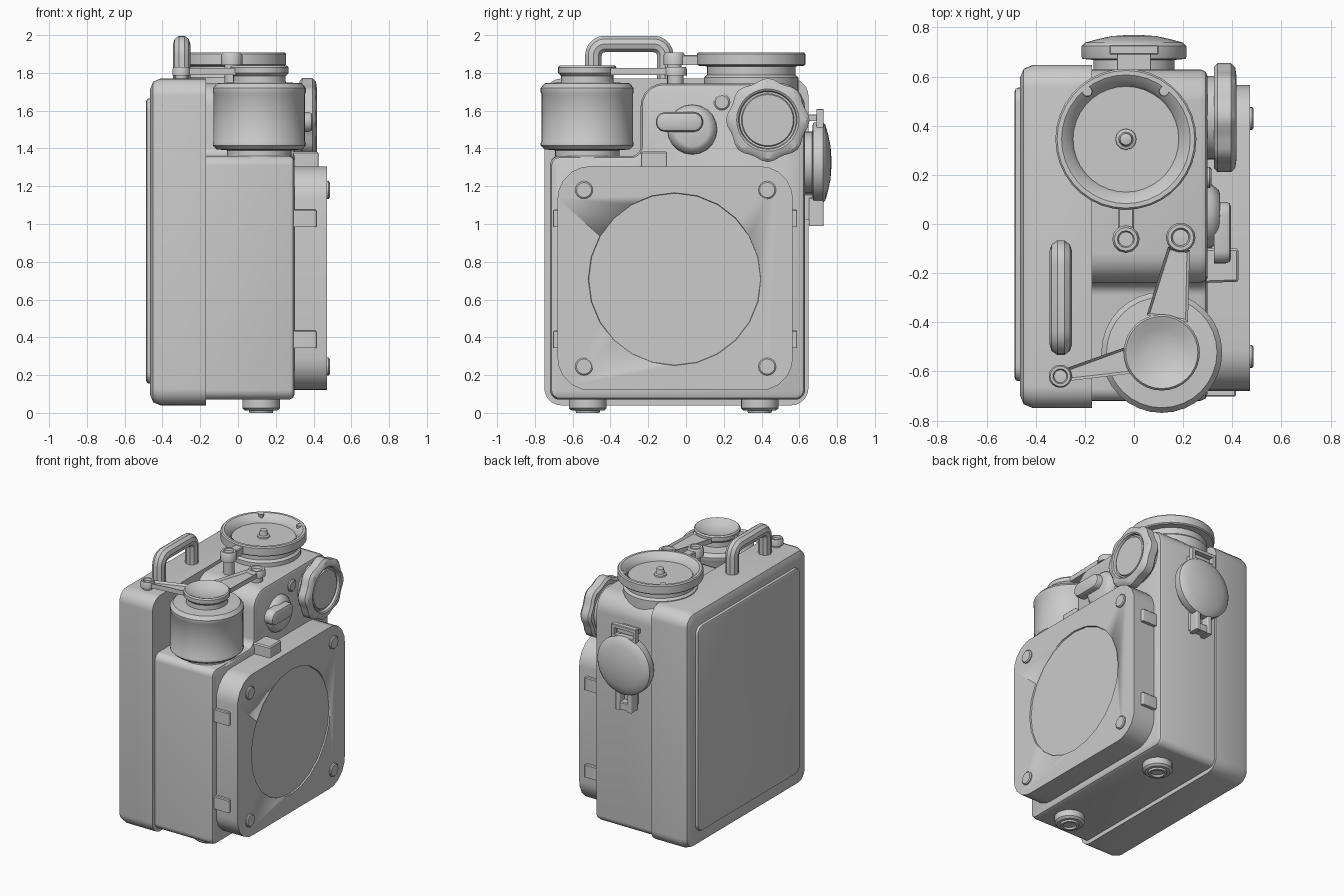
import bpy, bmesh
from math import sin, cos, pi, radians, tan
from mathutils import Vector, Matrix

if "Cube" in bpy.data.objects:
    bpy.data.objects.remove(bpy.data.objects["Cube"])


def place(axis, u, v, h):
    """2D point (u, v) and height h along the axis -> 3D point."""
    return {'X': (h, u, v), 'Y': (u, h, v), 'Z': (u, v, h)}[axis]


def finish(name, bm, angle=35):
    bmesh.ops.remove_doubles(bm, verts=bm.verts, dist=1e-5)
    bmesh.ops.recalc_face_normals(bm, faces=bm.faces)
    me = bpy.data.meshes.new(name)
    bm.to_mesh(me)
    bm.free()
    for p in me.polygons:
        p.use_smooth = True
    me.set_sharp_from_angle(angle=radians(angle))
    ob = bpy.data.objects.new(name, me)
    bpy.context.collection.objects.link(ob)
    return ob


def rounded(corners, n=5):
    """Polygon corners (u, v, radius) -> points with filleted corners."""
    out = []
    for i, (u, v, r) in enumerate(corners):
        p = Vector((u, v))
        a = (Vector(corners[i - 1][:2]) - p).normalized()
        b = (Vector(corners[(i + 1) % len(corners)][:2]) - p).normalized()
        if r == 0:
            out.append(p)
            continue
        half = a.angle(b) / 2
        c = p + (a + b).normalized() * r / sin(half)
        s, e = p + a * r / tan(half) - c, p + b * r / tan(half) - c
        out += [c + (s * (1 - k / n) + e * k / n).normalized() * r for k in range(n + 1)]
    return out


def rect(u0, u1, v0, v1, r=0.0):
    return rounded([(u0, v0, r), (u1, v0, r), (u1, v1, r), (u0, v1, r)])


def prism(name, axis, pts, h0, h1, bevel=0, seg=2, recess=None):
    """Extrude an outline from h0 to h1; bevel or recess the h1 cap."""
    bm = bmesh.new()
    lo = [bm.verts.new(place(axis, u, v, h0)) for u, v in pts]
    hi = [bm.verts.new(place(axis, u, v, h1)) for u, v in pts]
    bm.faces.new(lo)
    cap = bm.faces.new(hi)
    for i in range(len(pts)):
        bm.faces.new((lo[i - 1], lo[i], hi[i], hi[i - 1]))
    bmesh.ops.recalc_face_normals(bm, faces=bm.faces)
    if recess:
        bmesh.ops.inset_region(bm, faces=[cap], thickness=recess[0])
        bmesh.ops.translate(bm, verts=cap.verts, vec=place(axis, 0, 0, -recess[1]))
    if bevel:
        bmesh.ops.bevel(bm, geom=list(cap.edges), offset=bevel, segments=seg,
                        affect='EDGES', profile=0.5)
    return finish(name, bm)


def lathe(name, axis, u, v, profile, n=32, lobes=0, depth=0.0):
    """Turn (radius, height) pairs round an axis; lobes scallop radii over 0.19."""
    bm = bmesh.new()
    rings = []
    for r, h in profile:
        ring = []
        for i in range(n):
            t = 2 * pi * i / n
            q = r + depth * (cos(lobes * t) - 1) / 2 if r > 0.19 else r
            ring.append(bm.verts.new(place(axis, u + q * cos(t), v + q * sin(t), h)))
        rings.append(ring)
    for a, b in zip(rings, rings[1:]):
        for i in range(n):
            bm.faces.new((a[i - 1], a[i], b[i], b[i - 1]))
    bm.faces.new(rings[0])
    bm.faces.new(rings[-1])
    return finish(name, bm)


def box(name, x0, x1, y0, y1, z0, z1, bevel=0.008):
    return prism(name, 'Z', rect(x0, x1, y0, y1, bevel), z0, z1, bevel * 0.7, 1)


# Rear case with chamfered outer edge, and its cover panel
prism('rear_case', 'X', rect(-0.75, 0.648, 0.04, 1.77, 0.09), -0.17, -0.465, 0.055)
prism('rear_panel', 'X', rect(-0.64, 0.555, 0.155, 1.665, 0.06), -0.44, -0.486, 0.015)

# Stepped main body
prism('main_body', 'X', rounded([(-0.72, 0.07, .05), (0.63, 0.07, .05), (0.63, 1.745, .13),
                                 (-0.24, 1.745, .12), (-0.24, 1.36, .05), (-0.72, 1.36, .05)]),
      -0.19, 0.30, 0.03)

# Square side plate with a shallow round window
plate = prism('side_plate', 'X', rect(-0.68, 0.565, 0.12, 1.305, 0.17), 0.28, 0.472)
cutter = lathe('window_cutter', 'X', -0.06, 0.708, [(0.455, 0.462), (0.465, 0.50)], 24)
mod = plate.modifiers.new('window', 'BOOLEAN')
mod.object = cutter
mod.operation = 'DIFFERENCE'
mod.solver = 'EXACT'
bpy.context.view_layer.objects.active = plate
bpy.ops.object.modifier_apply(modifier='window')
bpy.data.objects.remove(cutter)
for y in (-0.54, 0.43):
    for z in (0.245, 1.18):
        lathe('plate_screw', 'X', y, z, [(0.047, 0.45), (0.047, 0.48), (0.04, 0.486)], 16)
for y0, y1 in ((-0.703, -0.66), (0.545, 0.588)):
    for z in (0.39, 1.03):
        box('plate_clip', 0.29, 0.415, y0, y1, z - 0.047, z + 0.047)

# Wedge catch above the plate
prism('wedge_catch', 'Z', rounded([(0.28, -0.24, 0), (0.425, -0.235, .01),
                                   (0.425, -0.10, .01), (0.28, -0.10, 0)]), 1.29, 1.385, 0.008, 1)

# Scalloped knob, small button and turn latch on the side
lathe('side_knob', 'X', 0.433, 1.55,
      [(0.17, 0.28), (0.17, 0.325), (0.205, 0.325), (0.222, 0.34), (0.222, 0.395), (0.205, 0.412),
       (0.165, 0.418), (0.155, 0.412), (0.15, 0.395), (0.14, 0.395), (0.135, 0.405)], 40, 8, 0.018)
lathe('side_button', 'X', 0.19, 1.645, [(0.043, 0.28), (0.043, 0.308), (0.035, 0.315)], 16)
lathe('latch_base', 'X', 0.033, 1.50, [(0.135, 0.28), (0.13, 0.315), (0.105, 0.345), (0.09, 0.35)], 20)
prism('latch_lever', 'X', rect(-0.16, 0.09, 1.488, 1.592, 0.05), 0.325, 0.395, 0.02)

# Front dial drum with a dished crank on top
cx, cy = 0.113, -0.523
lathe('dial_drum', 'Z', cx, cy,
      [(0.19, 1.34), (0.17, 1.36), (0.17, 1.39), (0.225, 1.395), (0.246, 1.415), (0.246, 1.43),
       (0.243, 1.435), (0.243, 1.69), (0.246, 1.695), (0.246, 1.72), (0.225, 1.745),
       (0.14, 1.75), (0.138, 1.80)], 32)
lathe('crank_dish', 'Z', cx, cy,
      [(0.135, 1.78), (0.155, 1.80), (0.155, 1.828), (0.147, 1.838), (0.135, 1.834),
       (0.1, 1.815), (0.05, 1.803), (0.01, 1.80)], 32)
for ex, ey, w0, w1, r, foot in ((0.19, -0.055, 0.085, 0.045, 0.06, 1.73),
                                (-0.30, -0.62, 0.055, 0.027, 0.047, 1.76)):
    c, e = Vector((cx, cy)), Vector((ex, ey))
    d = (e - c).normalized()
    s = Vector((-d.y, d.x))
    a, b = c + d * 0.14, e - d * r * 0.75
    prism('crank_arm', 'Z', [a - s * w0, b - s * w1, b + s * w1, a + s * w0],
          1.79, 1.825, recess=(0.015, 0.015))
    lathe('crank_end', 'Z', ex, ey,
          [(r * .7, foot), (r * .7, 1.785), (r, 1.785), (r, 1.82), (r * .88, 1.832),
           (r * .65, 1.832), (r * .55, 1.818), (r * .1, 1.82)], 16)

# Top wheel: neck, dished rim, centre pin and tab with post
wx, wy = -0.033, 0.345
lathe('wheel_neck', 'Z', wx, wy, [(0.25, 1.6), (0.25, 1.775), (0.235, 1.79), (0.235, 1.85)], 32)
lathe('wheel', 'Z', wx, wy,
      [(0.24, 1.835), (0.28, 1.838), (0.287, 1.845), (0.287, 1.9), (0.28, 1.908), (0.262, 1.908),
       (0.225, 1.88), (0.215, 1.855), (0.1, 1.855), (0.045, 1.855)], 36)
lathe('wheel_pin', 'Z', wx, wy, [(0.045, 1.84), (0.042, 1.865), (0.03, 1.87), (0.024, 1.905),
                                 (0.015, 1.908)], 12)
for t in (0.9, 2.25):
    lathe('rim_stud', 'Z', wx + 0.25 * cos(t), wy + 0.25 * sin(t), [(0.022, 1.86), (0.02, 1.908)], 10)
box('wheel_tab', wx - 0.032, wx + 0.032, -0.05, 0.08, 1.842, 1.895)
lathe('tab_post', 'Z', wx, -0.062,
      [(0.038, 1.72), (0.038, 1.842), (0.056, 1.842), (0.056, 1.895), (0.048, 1.907), (0.035, 1.907),
       (0.03, 1.895), (0.005, 1.895)], 12)

# Carrying handle
path = []
for y, sgn in ((-0.49, -1), (-0.11, 1)):
    arc = [(y - sgn * 0.06 + sgn * 0.06 * cos(k * pi / 10), 1.893 + 0.06 * sin(k * pi / 10))
           for k in range(6)]
    seq = [(y, 1.74)] + arc
    path += seq if sgn < 0 else seq[::-1]
cu = bpy.data.curves.new('carry_handle', 'CURVE')
cu.dimensions = '3D'
cu.bevel_depth = 0.046
cu.bevel_resolution = 3
cu.use_fill_caps = True
sp = cu.splines.new('POLY')
sp.points.add(len(path) - 1)
for p, (y, z) in zip(sp.points, path):
    p.co = (-0.298, y, z, 1)
handle = bpy.data.objects.new('carry_handle', cu)
bpy.context.collection.objects.link(handle)
bpy.ops.object.select_all(action='DESELECT')
handle.select_set(True)
bpy.context.view_layer.objects.active = handle
bpy.ops.object.convert(target='MESH')
bpy.ops.object.shade_smooth_by_angle()

# Domed cap on the back with a slotted loop above and a hinge below
lathe('back_cap', 'Y', 0, 1.325,
      [(0.165, 0.61), (0.165, 0.668), (0.21, 0.672), (0.213, 0.68), (0.213, 0.725), (0.2, 0.738),
       (0.15, 0.752), (0.09, 0.765), (0.02, 0.77)], 28)
for x in (-0.1, 0.075):
    box('loop_side', x, x + 0.025, 0.69, 0.728, 1.47, 1.61, 0.005)
for z in (1.51, 1.585):
    box('loop_bar', -0.09, 0.09, 0.69, 0.728, z, z + 0.025, 0.005)
box('loop_mount', -0.07, 0.07, 0.61, 0.70, 1.545, 1.58, 0.005)
box('hinge_block', -0.055, 0.055, 0.61, 0.67, 1.02, 1.16)
for x in (-0.065, 0.03):
    box('hinge_ear', x, x + 0.035, 0.65, 0.728, 0.99, 1.14)
box('hinge_bar', -0.05, 0.05, 0.66, 0.722, 0.995, 1.05)

# Two feet
for y in (-0.52, 0.39):
    lathe('foot', 'Z', 0.123, y, [(0.1, 0.09), (0.1, 0.025), (0.085, 0.012), (0.065, 0.012),
                                  (0.062, 0.0), (0.045, 0.0), (0.04, 0.012), (0.005, 0.012)], 20)
